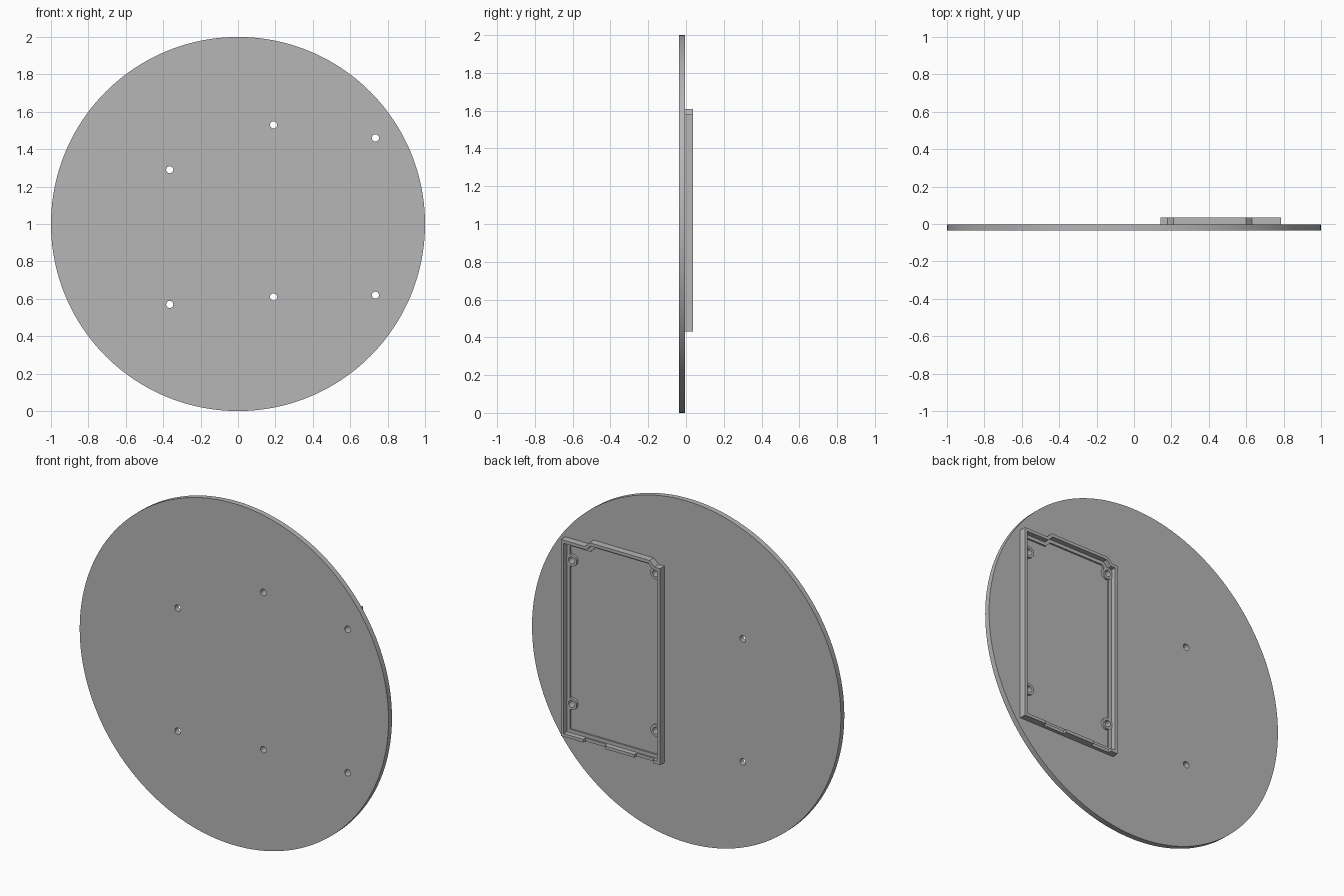
import bpy, bmesh, math
from mathutils import Vector

if "Cube" in bpy.data.objects:
    bpy.data.objects.remove(bpy.data.objects["Cube"])

grey = bpy.data.materials.new("plain grey")
grey.use_nodes = True
grey.diffuse_color = (0.47, 0.47, 0.47, 1)
grey.node_tree.nodes["Principled BSDF"].inputs["Base Color"].default_value = grey.diffuse_color

FRONT, FACE, RIM = -0.036, -0.004, 0.036   # depths of disc front, disc back, frame edge
WALL, LEDGE = 0.018, 0.02


def finish(name, bm):
    bmesh.ops.recalc_face_normals(bm, faces=bm.faces)
    mesh = bpy.data.meshes.new(name)
    bm.to_mesh(mesh)
    bm.free()
    mesh.materials.append(grey)
    obj = bpy.data.objects.new(name, mesh)
    bpy.context.collection.objects.link(obj)
    return obj


def extrude(bm, faces, depth):
    """Push flat faces along +y into a solid."""
    ext = bmesh.ops.extrude_face_region(bm, geom=faces)
    verts = [g for g in ext["geom"] if isinstance(g, bmesh.types.BMVert)]
    bmesh.ops.translate(bm, verts=verts, vec=(0, depth, 0))


def cylinders(name, spots, radius, y0, y1, sides):
    bm = bmesh.new()
    for x, z in spots:
        ring = [bm.verts.new((x + radius * math.cos(a), y0, z + radius * math.sin(a)))
                for a in (math.tau * i / sides for i in range(sides))]
        extrude(bm, [bm.faces.new(ring)], y1 - y0)
    return finish(name, bm)


def boxes(name, spans):
    bm = bmesh.new()
    for x0, x1, y0, y1, z0, z1 in spans:
        corners = [(x0, z0), (x1, z0), (x1, z1), (x0, z1)]
        extrude(bm, [bm.faces.new([bm.verts.new((x, y0, z)) for x, z in corners])], y1 - y0)
    return finish(name, bm)


def inset(points, d):
    """Mitred inward offset of a counter-clockwise outline."""
    out = []
    for i, p in enumerate(points):
        p = Vector(p)
        a = (p - Vector(points[i - 1])).normalized()
        b = (Vector(points[(i + 1) % len(points)]) - p).normalized()
        na, nb = Vector((-a.y, a.x)), Vector((-b.y, b.x))
        out.append(p + (na + nb) * (d / (1 + na.dot(nb))))
    return out


def band(name, points, outer, inner, depth):
    """Closed wall between two offsets of an outline."""
    bm = bmesh.new()
    loops = [[bm.verts.new((p[0], FACE - 0.002, p[1])) for p in inset(points, d)]
             for d in (outer, inner)]
    n = len(points)
    faces = [bm.faces.new((loops[0][i], loops[0][(i + 1) % n],
                           loops[1][(i + 1) % n], loops[1][i])) for i in range(n)]
    extrude(bm, faces, depth + 0.002)
    return finish(name, bm)


def cut(obj, cutter):
    mod = obj.modifiers.new("cut", "BOOLEAN")
    mod.operation, mod.solver, mod.object = "DIFFERENCE", "EXACT", cutter
    bpy.context.view_layer.objects.active = obj
    bpy.ops.object.modifier_apply(modifier=mod.name)


# Round backing plate
disc = cylinders("round_plate", [(0, 1)], 1, FRONT, FACE, 160)

# Raised frame with a stepped top edge
outline = [(0.143, 0.43), (0.785, 0.43), (0.785, 1.58), (0.63, 1.58),
           (0.60, 1.61), (0.21, 1.61), (0.18, 1.58), (0.143, 1.58)]
frame = band("frame_wall", outline, 0, WALL, RIM - FACE)
ledge = band("frame_ledge", outline, WALL - 0.002, WALL + LEDGE, 0.01)

# Bosses around the screw holes inside the frame
mounts = [(0.19, 1.53), (0.735, 1.46), (0.19, 0.61), (0.735, 0.62)]
bosses = cylinders("screw_bosses", mounts, 0.034, FACE - 0.002, FACE + 0.014, 32)

# Connector notches in the lower wall
notches = boxes("notch_cutter", [(0.50, 0.64, 0.016, 0.1, 0.4, 0.46),
                                 (0.19, 0.31, 0.016, 0.1, 0.4, 0.46)])
cut(frame, notches)

# Screw holes through everything
drill = cylinders("hole_cutter", mounts + [(-0.365, 1.29), (-0.365, 0.57)],
                  0.019, -0.1, 0.1, 24)
for part in (disc, ledge, bosses):
    cut(part, drill)

for helper in (notches, drill):
    bpy.data.objects.remove(helper)

# Smooth the round sides, keep the edges crisp
bpy.ops.object.select_all(action="DESELECT")
for part in (disc, bosses):
    part.select_set(True)
bpy.context.view_layer.objects.active = disc
bpy.ops.object.shade_smooth_by_angle(angle=math.radians(30))
